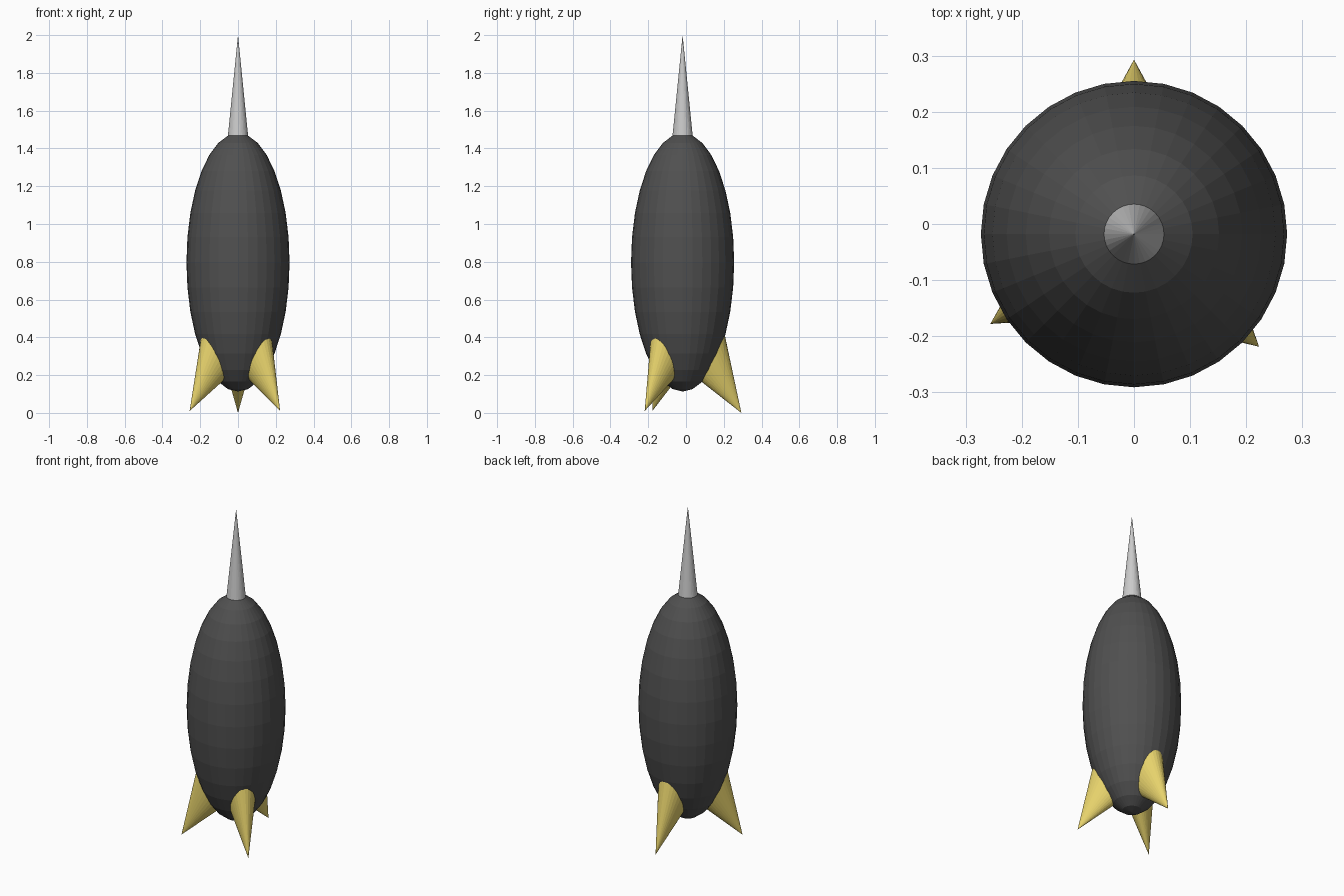
import bpy
from math import radians, sin, cos
from mathutils import Matrix, Vector

if "Cube" in bpy.data.objects:
    bpy.data.objects.remove(bpy.data.objects["Cube"])

CY = -0.018          # body axis sits slightly forward of centre
R = 0.273            # body radius


def paint(ob, name, color):
    mat = bpy.data.materials.new(name)
    mat.diffuse_color = (*color, 1)
    mat.use_nodes = True
    mat.node_tree.nodes["Principled BSDF"].inputs["Base Color"].default_value = mat.diffuse_color
    ob.data.materials.append(mat)


# Body: stretched faceted sphere
bpy.ops.mesh.primitive_uv_sphere_add(segments=32, ring_count=16, radius=1,
                                     location=(0, CY, 0.797))
body = bpy.context.object
body.name = "body"
body.scale = (R, R, 0.684)
paint(body, "dark_body", (0.08, 0.08, 0.08))

# Nose spike
base_z, tip_z = 1.467, 2.0
bpy.ops.mesh.primitive_cone_add(vertices=32, radius1=0.0535, radius2=0,
                                depth=tip_z - base_z,
                                location=(0, CY, (base_z + tip_z) / 2))
bpy.context.object.name = "nose_spike"


# Fins: flattened cones with the tip pointing down and outward
def fin(name, angle, tip_radius, tip_z, tilt=32, length=0.41):
    a, t = radians(angle), radians(tilt)
    out = Vector((cos(a), sin(a), 0))
    side = Vector((-sin(a), cos(a), 0))
    axis = out * sin(t) - Vector((0, 0, 1)) * cos(t)
    wide = side.cross(axis)
    tip = out * tip_radius + Vector((0, CY, tip_z))
    bpy.ops.mesh.primitive_cone_add(vertices=32, radius1=1, radius2=0, depth=length)
    ob = bpy.context.object
    ob.name = name
    basis = Matrix((wide * 0.364 * length, side * 0.235 * length, axis)).transposed()
    ob.data.transform(Matrix.Translation(tip - axis * length / 2) @ basis.to_4x4())
    if basis.determinant() < 0:
        ob.data.flip_normals()
    return ob


fins = [fin("back_fin", 90, 0.311, 0.0),
        fin("left_fin", 212, 0.302, 0.01),
        fin("right_fin", -42, 0.300, 0.01)]
paint(fins[0], "yellow_fin", (0.8, 0.65, 0.15))
for f in fins[1:]:
    f.data.materials.append(fins[0].data.materials[0])
